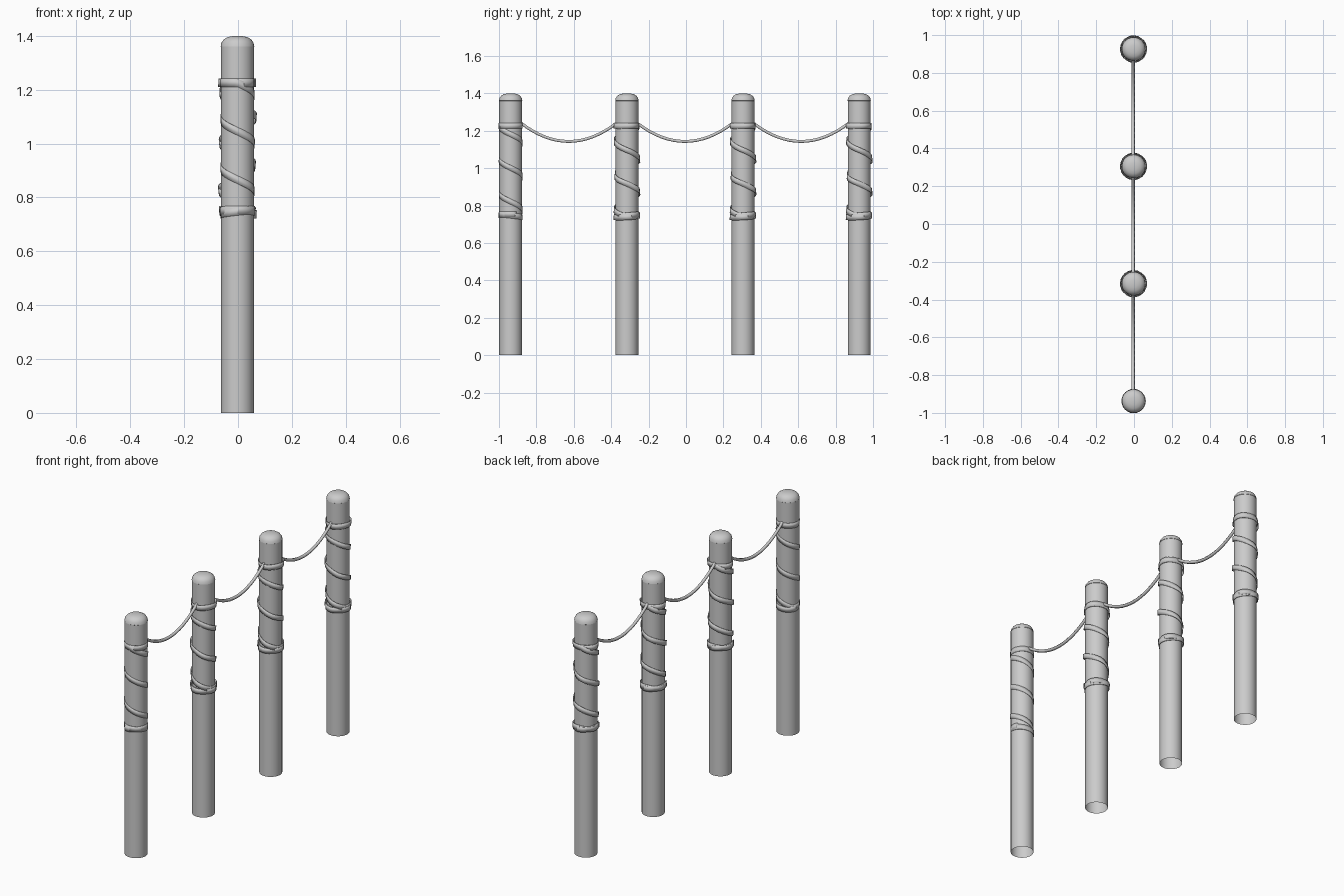
import bpy, bmesh, math

if "Cube" in bpy.data.objects:
    bpy.data.objects.remove(bpy.data.objects["Cube"])

POST_X = -0.002
POST_Y = [-0.9375, -0.316, 0.305, 0.926]
R = 0.061


def finish(name, bm):
    mesh = bpy.data.meshes.new(name)
    bm.to_mesh(mesh)
    bm.free()
    ob = bpy.data.objects.new(name, mesh)
    bpy.context.collection.objects.link(ob)
    bpy.ops.object.select_all(action='DESELECT')
    ob.select_set(True)
    bpy.context.view_layer.objects.active = ob
    bpy.ops.object.shade_smooth_by_angle(angle=math.radians(40))
    return ob


def post(name, y, sides=32):
    # Open-bottomed pole with a slightly wider domed cap
    profile = [(R, 0), (R, 1.36), (0.0625, 1.361), (0.0595, 1.375),
               (0.051, 1.387), (0.038, 1.395), (0.02, 1.399)]
    bm = bmesh.new()
    rings = []
    for r, z in profile:
        rings.append([bm.verts.new((POST_X + r * math.cos(a), y + r * math.sin(a), z))
                      for a in (2 * math.pi * i / sides for i in range(sides))])
    for lo, hi in zip(rings, rings[1:]):
        for i in range(sides):
            j = (i + 1) % sides
            bm.faces.new((lo[i], lo[j], hi[j], hi[i]))
    top = bm.verts.new((POST_X, y, 1.4))
    for i in range(sides):
        bm.faces.new((rings[-1][i], rings[-1][(i + 1) % sides], top))
    finish(name, bm)


def wrap(name, y, start, r, wobble):
    # Ribbon: a ring at the top, a falling helix, two crossing rings at the bottom
    top, bottom, pitch, width = 1.226, 0.745, 0.18, 0.03
    helix = (top - bottom) / pitch
    steps = 24
    total = 1 + helix + 1.7
    bm = bmesh.new()
    prev = None
    for i in range(int(total * steps) + 1):
        t = i / steps - 1
        z = top - pitch * min(max(t, 0), helix)
        if t > helix:
            z += 0.009 * math.sin(2 * math.pi * (t - helix) * 0.8)
        a = 2 * math.pi * (start + t)
        rad = r + wobble * math.sin(3.3 * a)
        tilt = wobble * 0.5 * math.sin(2.1 * a)
        pair = [bm.verts.new((POST_X + (rad + s * tilt) * math.cos(a),
                              y + (rad + s * tilt) * math.sin(a),
                              z + s * width / 2)) for s in (-1, 1)]
        if prev:
            bm.faces.new((prev[0], pair[0], pair[1], prev[1]))
        prev = pair
    ob = finish(name, bm)
    mod = ob.modifiers.new("thickness", 'SOLIDIFY')
    mod.thickness = 0.003
    mod.offset = -1


def rope(name, y0, y1):
    # Sagging rope between neighbouring posts
    curve = bpy.data.curves.new(name, 'CURVE')
    curve.dimensions = '3D'
    curve.bevel_depth = 0.009
    curve.bevel_resolution = 1
    curve.use_fill_caps = True
    n = 16
    spline = curve.splines.new('POLY')
    spline.points.add(n)
    mid, half = (y0 + y1) / 2, (y1 - y0) / 2 - 0.055
    for i, p in enumerate(spline.points):
        d = (2 * i / n - 1) * half
        p.co = (-0.005, mid + d, 1.143 + 1.5 * d * d, 1)
    spline.use_smooth = True
    ob = bpy.data.objects.new(name, curve)
    bpy.context.collection.objects.link(ob)


for k, y in enumerate(POST_Y):
    post(f"post_{k + 1}", y)
    if k == 0:
        # The first post's ribbon lies almost flush
        wrap("ribbon_wrap_1", y, -0.25, 0.0635, 0.0008)
    else:
        wrap(f"ribbon_wrap_{k + 1}", y, 0.28, 0.0685, 0.003)
for k in range(3):
    rope(f"rope_{k + 1}", POST_Y[k], POST_Y[k + 1])
